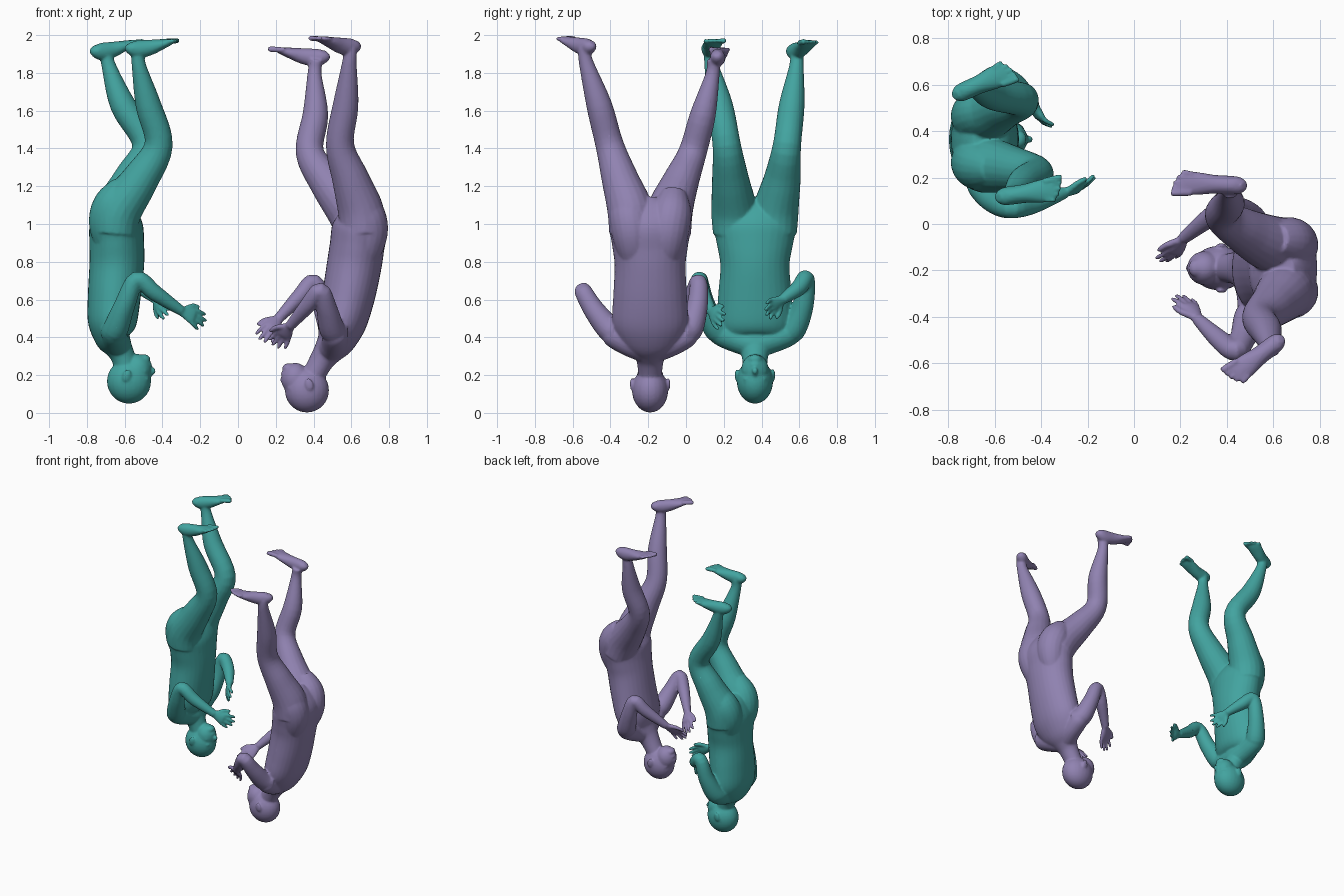
import bpy, bmesh, math
from mathutils import Vector, Matrix

V = Vector


def spline(st, n=5):
    """Catmull-Rom interpolation through tuples of any length."""
    P = [st[0]] + list(st) + [st[-1]]
    out = []
    for i in range(1, len(P) - 2):
        for k in range(n):
            t = k / n
            out.append([0.5 * (2*b + (c-a)*t + (2*a-5*b+4*c-d)*t*t + (3*b-a-3*c+d)*t**3)
                        for a, b, c, d in zip(P[i-1], P[i], P[i+1], P[i+2])])
    return out + [list(st[-1])]


def loft(bm, st, side=(1, .15, .1), seg=20):
    """Closed tube through (x, y, z, ra[, rb]); ra starts along side and is carried along."""
    st = spline([s if len(s) == 5 else (*s, s[3]) for s in st])
    rings, a = [], V(side)
    for i, s in enumerate(st):
        t = (V(st[min(i+1, len(st)-1)][:3]) - V(st[max(i-1, 0)][:3])).normalized()
        a = (a - t * a.dot(t)).normalized()
        b = t.cross(a)
        rings.append([bm.verts.new(V(s[:3]) + a*s[3]*math.cos(w) + b*s[4]*math.sin(w))
                      for w in (2*math.pi*k/seg for k in range(seg))])
    for r, q in zip(rings, rings[1:]):
        for k in range(seg):
            bm.faces.new((r[k], r[(k+1) % seg], q[(k+1) % seg], q[k]))
    bm.faces.new(rings[0][::-1])
    bm.faces.new(rings[-1])


def blob(bm, c, r, tilt=0):
    m = Matrix.Translation(c) @ Matrix.Rotation(tilt, 4, 'Y') @ Matrix.Diagonal((*r, 1))
    bmesh.ops.create_uvsphere(bm, u_segments=24, v_segments=16, radius=1, matrix=m)


def hand(bm, W, T, side, curl, thumb):
    W, T, s = V(W), V(T), V(side)
    d = T - W
    s = (s - d * s.dot(d) / d.length_squared).normalized()
    n = d.normalized().cross(s) * curl
    # palm
    loft(bm, [(*(W + d*t), a, b) for t, a, b in
              ((-.1, .026, .023), (.1, .03, .02), (.35, .043, .019), (.5, .045, .016), (.55, .038, .01))], s)
    # fingers and thumb
    for k in range(4):
        o, l = s * (k - 1.5), (.9, 1, .97, .82)[k if thumb < 0 else 3 - k]
        loft(bm, [(*(W + d*.45 + o*.022), .012), (*(W + d*.76*l + o*.028 + n*.3), .011),
                  (*(W + d*l + o*.031 + n), .010), (*(W + d*(l+.04) + o*.031 + n*1.2), .005)], s, 10)
    u = s * thumb
    loft(bm, [(*(W + d*.12 + u*.02), .016), (*(W + d*.35 + u*.055 + n*.4), .014),
              (*(W + d*.58 + u*.068 + n*.7), .011), (*(W + d*.62 + u*.069 + n*.75), .005)], n, 10)


def foot(bm, H, T, big):
    """Foot from heel H to toe tip T (points on the upturned sole)."""
    H, T = V(H), V(T)
    d = T - H
    s = V((-d.y, d.x, 0)).normalized()
    loft(bm, [(*(H + d*t - V((0, 0, h))), w, h) for t, w, h in
              ((0, .018, .02), (.06, .036, .036), (.2, .04, .047), (.42, .041, .042),
               (.65, .05, .028), (.8, .05, .018), (.86, .042, .01))], s)
    for k in range(5):
        o = s * big * (k - 2) * .02
        e = (.87, .93, .97, .99, 1)[k]
        r = .011 if k < 4 else .015
        z = V((0, 0, .014))
        loft(bm, [(*(H + d*.72 + o - z), r), (*(H + d*(e-.04) + o*1.15 - z), r),
                  (*(H + d*e + o*1.15 - z), r*.5)], s, 10)


def head(bm, c, f, jaw):
    """Upside-down head; f is the x direction of the face."""
    c = V(c)
    P = lambda x, y, z: c + V((x*f, y, z))
    blob(bm, P(0, 0, 0), (.117, .096, .118))
    blob(bm, P(jaw, 0, .06), (.074, .073, .085))
    blob(bm, P(jaw + .035, 0, .115), (.034, .038, .028))
    # nose, lips
    loft(bm, [(*P(.103, 0, .015), .008), (*P(.117, 0, .04), .011),
              (*P(.128, 0, .056), .015), (*P(.105, 0, .068), .012)], (0, 1, 0))
    blob(bm, P(jaw + .062, 0, .088), (.015, .027, .012))
    # ears, brows, cheeks
    for s in (-1, 1):
        blob(bm, P(-.012, s*.097, .032), (.022, .010, .034), f*.25)
        blob(bm, P(.09, s*.032, .012), (.017, .030, .012))
        blob(bm, P(.07, s*.042, .055), (.03, .025, .024))


def finish(bm, name, color):
    """Fuse the parts into one smooth skin."""
    bmesh.ops.recalc_face_normals(bm, faces=bm.faces)
    me = bpy.data.meshes.new(name)
    bm.to_mesh(me)
    bm.free()
    ob = bpy.data.objects.new(name, me)
    bpy.context.collection.objects.link(ob)
    bpy.context.view_layer.objects.active = ob
    ob.select_set(True)
    r = ob.modifiers.new("fuse", 'REMESH')
    r.mode, r.voxel_size = 'VOXEL', .0068
    s = ob.modifiers.new("soften", 'SMOOTH')
    s.factor, s.iterations = .5, 6
    d = ob.modifiers.new("lighten", 'DECIMATE')
    d.ratio = .35
    for m in ("fuse", "soften", "lighten"):
        bpy.ops.object.modifier_apply(modifier=m)
    bpy.ops.object.shade_smooth()
    mat = bpy.data.materials.new(name + "_skin")
    mat.diffuse_color = color
    ob.data.materials.clear()
    ob.data.materials.append(mat)
    ob.select_set(False)


def figure(name, color, y, f, torso, yoke, legs, feet, arms, hands, head_c, jaw, glutes):
    bm = bmesh.new()
    loft(bm, [(x, y, z, a, b) for x, z, a, b in torso], (1, 0, 0), 32)
    # sloping shoulders
    half = [(x, dy, z, r) for (x, dy, z), r in zip(yoke, (.05, .066, .07, .07))]
    loft(bm, [(x, y - dy, z, r) for x, dy, z, r in half] +
         [(x, y + dy, z, r) for x, dy, z, r in half[-2::-1]], (1, 0, 0))
    for pts in legs:
        loft(bm, [(*p, r) for p, r in zip(pts, (.118, .122, .098, .075, .068, .038, .036))])
    for ft in feet:
        foot(bm, *ft)
    for pts in arms:
        loft(bm, [(*p, r) for p, r in zip(pts, (.06, .068, .056, .046, .043, .027))])
    for h in hands:
        hand(bm, *h)
    head(bm, head_c, f, jaw)
    # buttocks, flowing from lower back into thighs
    gx, gz = glutes
    for s in (-1, 1):
        loft(bm, [(gx + f*.03, y + s*.085, gz - .2, .06), (gx + f*.008, y + s*.09, gz - .1, .095),
                  (gx, y + s*.10, gz, .11), (gx + f*.025, y + s*.115, gz + .09, .105),
                  (gx + f*.08, y + s*.125, gz + .18, .07)])
    finish(bm, name, color)


# teal figure, facing +x
figure("teal_figure", (.055, .37, .35, 1), .365, 1,
       [(-.64, 1.14, .05, .05), (-.645, 1.09, .10, .14), (-.645, 1.0, .14, .215), (-.642, .9, .145, .203),
        (-.642, .78, .145, .183), (-.655, .62, .14, .195), (-.665, .48, .13, .20), (-.66, .40, .1, .165),
        (-.635, .35, .075, .095), (-.61, .30, .064, .07), (-.58, .2, .06, .062)],
       [(-.655, .215, .45), (-.655, .185, .425), (-.65, .10, .39), (-.635, 0, .365)],
       [[(-.65, .26, .95), (-.63, .255, 1.07), (-.515, .235, 1.24), (-.42, .215, 1.42),
         (-.475, .18, 1.63), (-.525, .135, 1.84), (-.53, .13, 1.92)],
        [(-.65, .47, .95), (-.64, .475, 1.07), (-.56, .51, 1.24), (-.485, .535, 1.42),
         (-.61, .56, 1.63), (-.685, .585, 1.84), (-.70, .585, 1.92)]],
       [((-.585, .115, 1.97), (-.305, .155, 1.985), 1), ((-.77, .555, 1.955), (-.515, .67, 1.98), -1)],
       [[(-.67, .22, .43), (-.65, .165, .44), (-.60, .10, .57), (-.535, .07, .705), (-.44, .085, .635), (-.30, .135, .54)],
        [(-.67, .51, .43), (-.65, .565, .44), (-.61, .62, .57), (-.57, .635, .71), (-.50, .595, .66), (-.43, .51, .60)]],
       [((-.30, .135, .54), (-.17, .175, .48), (.1, .3, 1), -.02, 1),
        ((-.43, .51, .60), (-.385, .41, .54), (.4, 0, 1), -.025, -1)],
       (-.577, .365, .167), .045, (-.68, 1.02))

# purple figure, facing -x
figure("purple_figure", (.28, .225, .44, 1), -.19, -1,
       [(.64, 1.14, .05, .05), (.645, 1.08, .10, .14), (.645, .99, .145, .21), (.63, .88, .145, .20),
        (.615, .78, .145, .188), (.585, .62, .14, .195), (.55, .48, .13, .20), (.52, .39, .105, .165),
        (.48, .33, .08, .105), (.445, .28, .066, .073), (.40, .2, .06, .062)],
       [(.515, .22, .43), (.515, .19, .41), (.51, .10, .365), (.485, 0, .335)],
       [[(.66, -.29, .95), (.65, -.295, 1.07), (.595, -.35, 1.24), (.54, -.405, 1.42),
         (.57, -.46, 1.63), (.59, -.53, 1.86), (.595, -.535, 1.93)],
        [(.65, -.09, .95), (.59, -.085, 1.07), (.475, -.03, 1.22), (.38, .035, 1.38),
         (.41, .09, 1.58), (.405, .14, 1.79), (.415, .145, 1.87)]],
       [((.635, -.495, 1.98), (.405, -.67, 1.998), -1), ((.475, .165, 1.925), (.16, .18, 1.94), 1)],
       [[(.54, -.35, .43), (.50, -.40, .44), (.47, -.49, .55), (.435, -.545, .645), (.37, -.50, .57), (.275, -.41, .46)],
        [(.54, -.03, .43), (.50, .02, .44), (.45, .06, .57), (.40, .065, .69), (.33, .03, .62), (.215, -.06, .50)]],
       [((.275, -.41, .46), (.205, -.295, .365), (1, 0, -.6), .02, -1),
        ((.215, -.06, .50), (.135, -.175, .395), (1, 0, -.6), -.02, -1)],
       (.365, -.19, .120), .062, (.685, .98))
